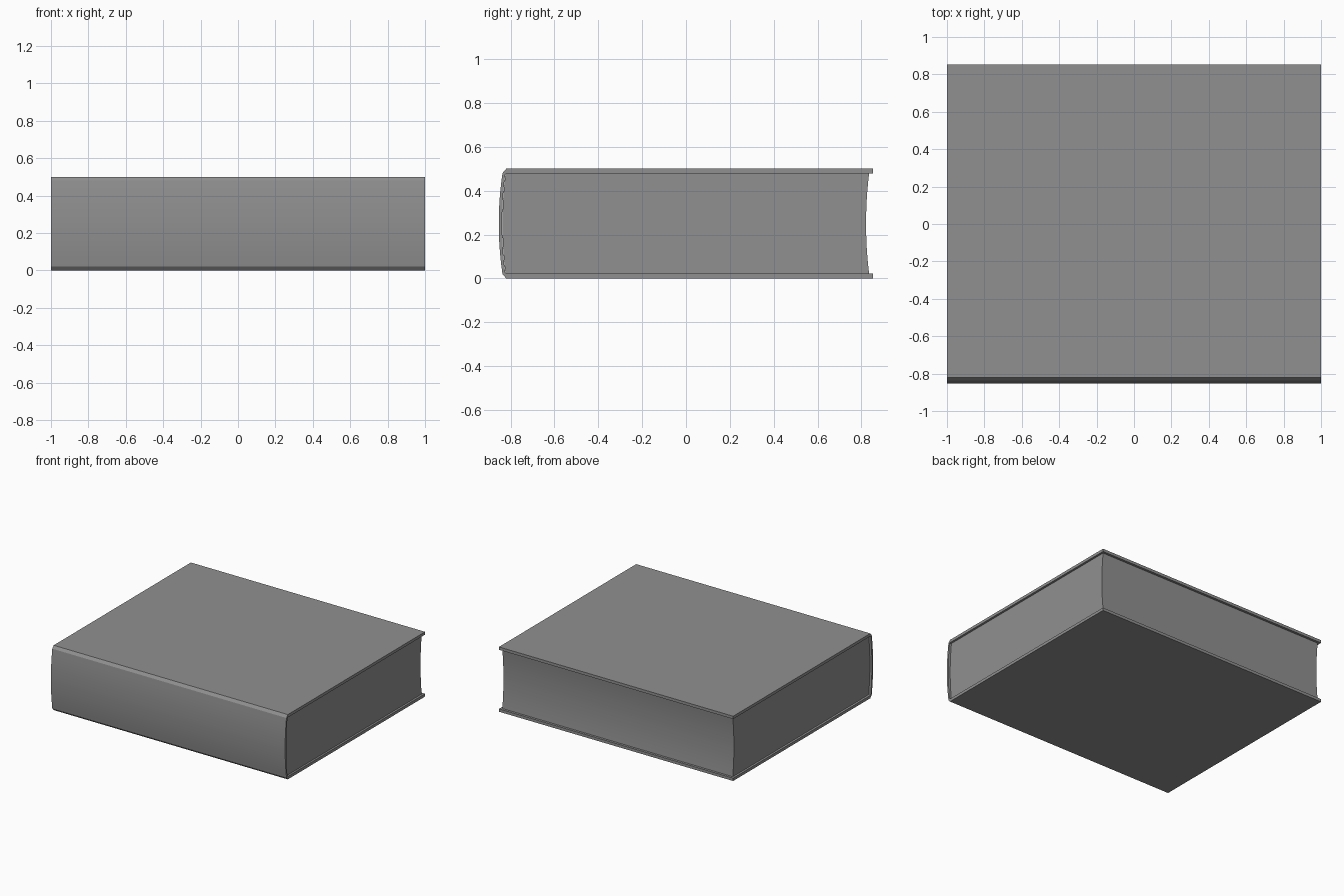
import bpy, bmesh, math

cube = bpy.data.objects.get("Cube")
if cube:
    bpy.data.objects.remove(cube, do_unlink=True)

grey = bpy.data.materials.new("plain_grey")
grey.use_nodes = True
grey.diffuse_color = (0.28, 0.28, 0.28, 1)
grey.node_tree.nodes["Principled BSDF"].inputs["Base Color"].default_value = (0.28, 0.28, 0.28, 1)

HEIGHT = 0.5
BOARD = 0.022      # cover thickness
OVERHANG = 0.016   # cover overhang past the pages at each end


def mirrored(half):
    """Complete a (y, z) path running from the top to mid height."""
    return half + [(y, HEIGHT - z) for y, z in reversed(half)]


def arc(y_edge, y_mid, z_edge, steps=6):
    """Shallow parabolic curve from the edge height towards mid height."""
    points = []
    for i in range(steps):
        t = 1 - (i + 0.5 * (i == steps - 1)) / steps if i else 1
        points.append((y_mid + (y_edge - y_mid) * t * t,
                       HEIGHT / 2 + (z_edge - HEIGHT / 2) * t))
    return points


def extrude_bands(name, path_a, path_b, half_width):
    """Solid between two matched (y, z) paths, extruded along x."""
    bm = bmesh.new()
    a, b = [[bm.verts.new((-half_width, y, z)) for y, z in p] for p in (path_a, path_b)]
    for i in range(len(a) - 1):
        bm.faces.new((a[i], a[i + 1], b[i + 1], b[i]))
    ext = bmesh.ops.extrude_face_region(bm, geom=bm.faces[:], use_keep_orig=True)
    moved = [v for v in ext["geom"] if isinstance(v, bmesh.types.BMVert)]
    bmesh.ops.translate(bm, verts=moved, vec=(2 * half_width, 0, 0))
    bmesh.ops.recalc_face_normals(bm, faces=bm.faces[:])
    # merge each flat end into one clean face
    bmesh.ops.dissolve_limit(bm, angle_limit=0.01, verts=bm.verts[:], edges=bm.edges[:])
    mesh = bpy.data.meshes.new(name)
    bm.to_mesh(mesh)
    bm.free()
    mesh.materials.append(grey)
    obj = bpy.data.objects.new(name, mesh)
    bpy.context.collection.objects.link(obj)
    bpy.ops.object.select_all(action='DESELECT')
    obj.select_set(True)
    bpy.context.view_layer.objects.active = obj
    bpy.ops.object.shade_smooth_by_angle(angle=math.radians(25))
    return obj


# Wrap-around cover: two boards joined by a rounded spine
outer = mirrored([(0.853, HEIGHT), (-0.82, HEIGHT)] + arc(-0.837, -0.854, 0.48))
inner_top = HEIGHT - BOARD
inner = mirrored([(0.853, inner_top), (-0.815, inner_top)] + arc(-0.825, -0.839, inner_top - 0.004))
extrude_bands("cover", outer, inner, 1.0)

# Page block: convex at the spine, hollowed along the opening edge
spine_edge = mirrored(arc(-0.823, -0.837, inner_top))
fore_edge = mirrored(arc(0.835, 0.821, inner_top))
extrude_bands("pages", spine_edge, fore_edge, 1.0 - OVERHANG)
